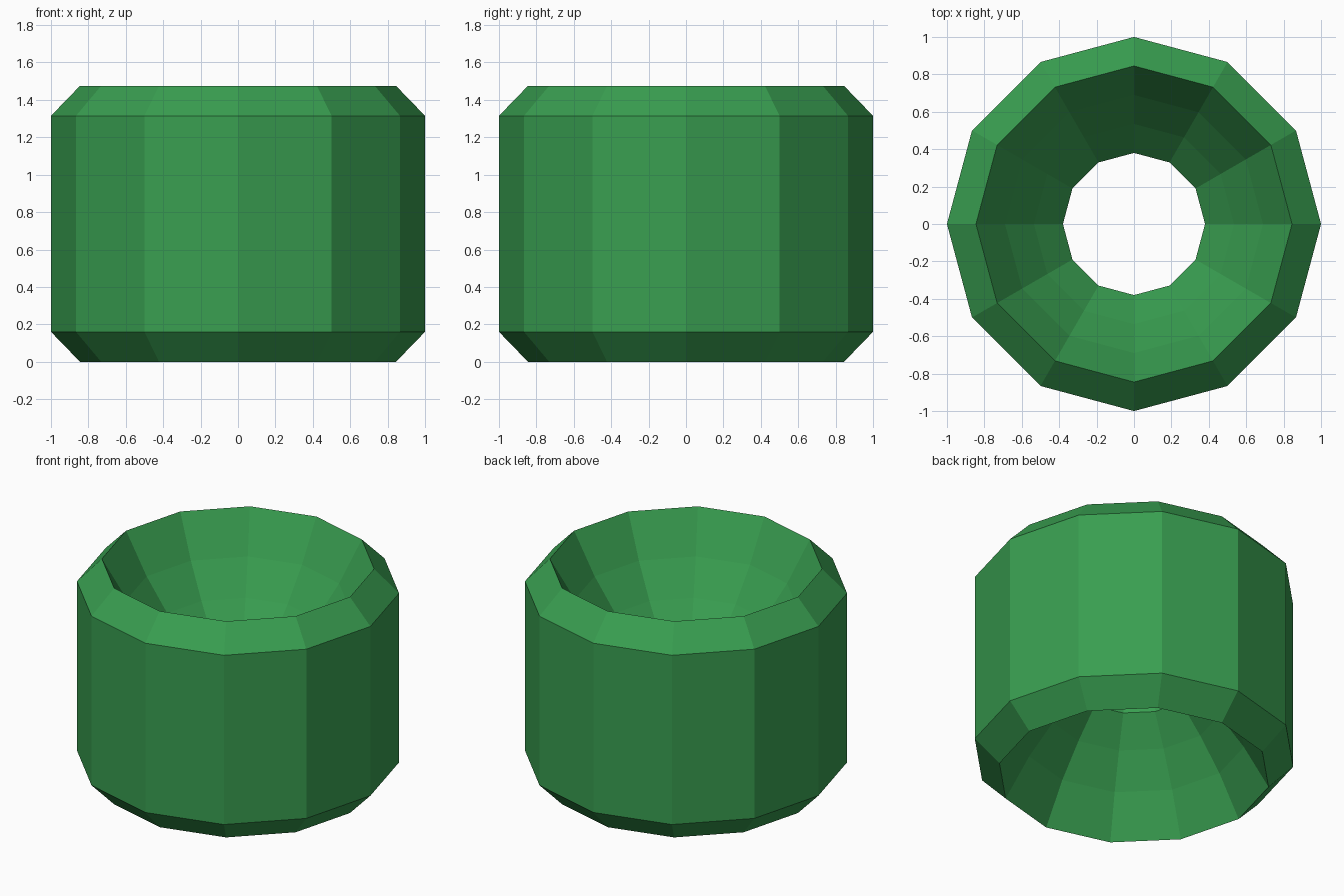
import bpy, bmesh, math

if "Cube" in bpy.data.objects:
    bpy.data.objects.remove(bpy.data.objects["Cube"])

SIDES = 12
HEIGHT = 1.475

# Lower half of the cross-section (radius, z), from inner waist to outer wall
half = [(0.38, 0.66), (0.535, 0.48), (0.69, 0.27), (0.845, 0.0), (1.0, 0.16)]
# Mirror it about mid height to close the ring profile
profile = half + [(r, HEIGHT - z) for r, z in reversed(half)]

# Lathe the closed profile around z
bm = bmesh.new()
rings = []
for i in range(SIDES):
    a = 2 * math.pi * i / SIDES
    rings.append([bm.verts.new((r * math.cos(a), r * math.sin(a), z)) for r, z in profile])
n = len(profile)
for i in range(SIDES):
    a, b = rings[i], rings[(i + 1) % SIDES]
    for j in range(n):
        k = (j + 1) % n
        bm.faces.new((a[j], b[j], b[k], a[k]))
bmesh.ops.recalc_face_normals(bm, faces=bm.faces)

mesh = bpy.data.meshes.new("hollow_ring")
bm.to_mesh(mesh)
bm.free()
ring = bpy.data.objects.new("hollow_ring", mesh)
bpy.context.collection.objects.link(ring)

# Green material
green = bpy.data.materials.new("green")
green.diffuse_color = (0.04, 0.34, 0.08, 1)
green.use_nodes = True
green.node_tree.nodes["Principled BSDF"].inputs["Base Color"].default_value = green.diffuse_color
mesh.materials.append(green)
